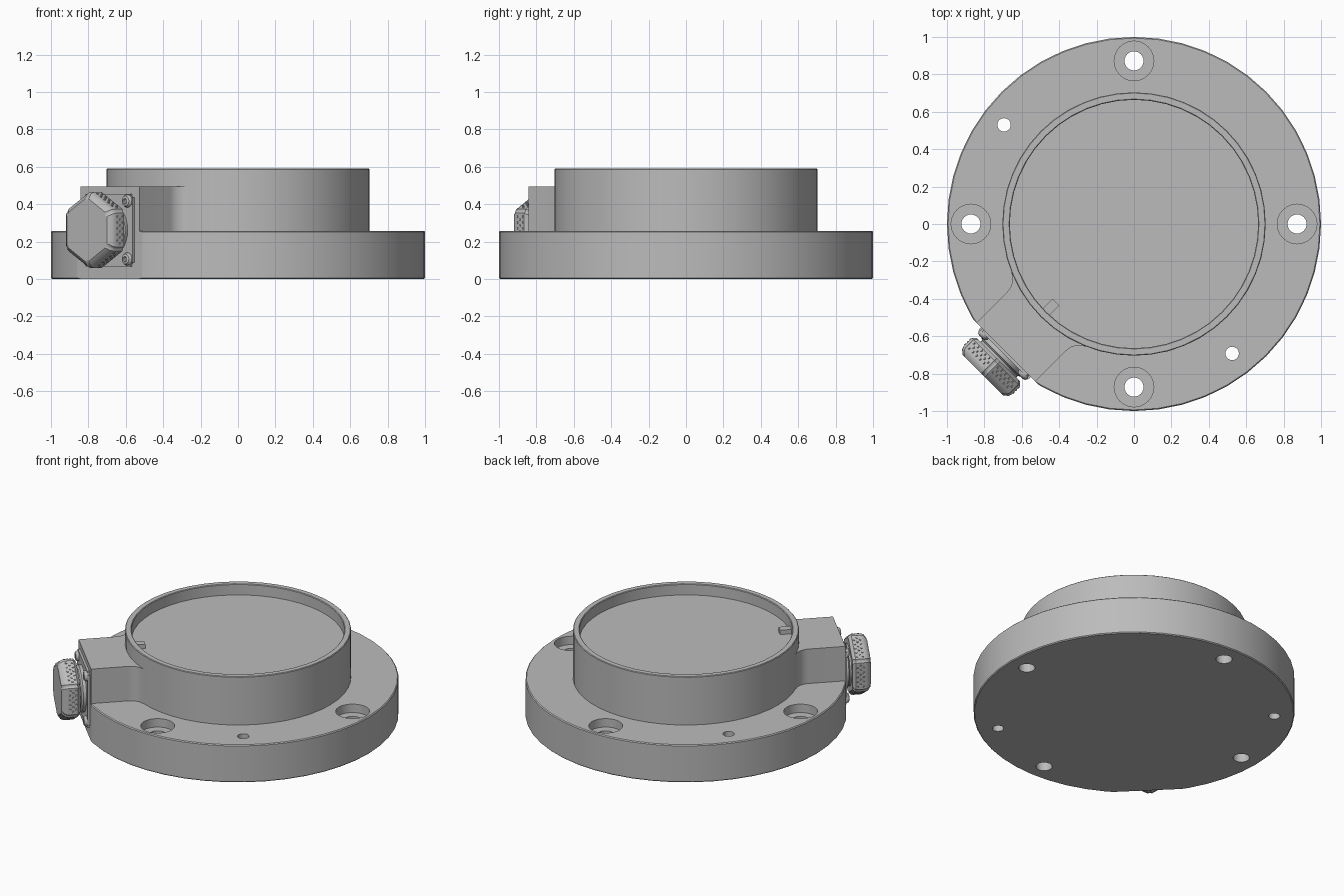
import bpy, bmesh, math
from mathutils import Matrix

cube = bpy.data.objects.get("Cube")
if cube:
    bpy.data.objects.remove(cube, do_unlink=True)

grey = bpy.data.materials.new("satin_grey")
grey.use_nodes = True
colour = (0.5, 0.5, 0.5, 1)
grey.diffuse_color = colour
grey.node_tree.nodes["Principled BSDF"].inputs["Base Color"].default_value = colour

# Connector frame: local x points outward, local y runs along the connector face
FRAME = Matrix.Rotation(math.radians(225), 4, 'Z')
LIE = Matrix.Rotation(math.pi / 2, 4, 'Y')
MID = 0.262          # height of the connector axis
FACE = 0.969         # distance of the connector face from the centre


def lathe(bm, profile, n, mat=Matrix()):
    """Closed solid of revolution about z; profile runs (radius, height) from axis to axis."""
    rings = []
    for r, h in profile:
        if r == 0:
            rings.append([bm.verts.new(mat @ Matrix.Translation((0, 0, h)).translation)] * n)
        else:
            rings.append([bm.verts.new(mat @ (Matrix.Rotation(math.tau * i / n, 4, 'Z')
                          @ Matrix.Translation((r, 0, h))).translation) for i in range(n)])
    for a, b in zip(rings, rings[1:]):
        for i in range(n):
            j = (i + 1) % n
            bm.faces.new(dict.fromkeys((a[i], a[j], b[j], b[i])))


def box(bm, size, mat):
    bmesh.ops.create_cube(bm, size=1, matrix=mat @ Matrix.Diagonal((*size, 1)))


def finish(bm, name, angle=30):
    bmesh.ops.recalc_face_normals(bm, faces=bm.faces)
    mesh = bpy.data.meshes.new(name)
    bm.to_mesh(mesh)
    bm.free()
    mesh.materials.append(grey)
    obj = bpy.data.objects.new(name, mesh)
    bpy.context.collection.objects.link(obj)
    smooth(obj, angle)
    return obj


def smooth(obj, angle=30):
    bpy.ops.object.select_all(action='DESELECT')
    obj.select_set(True)
    bpy.context.view_layer.objects.active = obj
    bpy.ops.object.shade_smooth_by_angle(angle=math.radians(angle))


def outward(u, v=0, z=0):
    return FRAME @ Matrix.Translation((u, v, z))


# Flanged body with a shallow round recess on top
bm = bmesh.new()
lathe(bm, [(0, 0), (0.994, 0), (1, 0.006), (1, 0.252), (0.994, 0.258), (0.704, 0.258),
           (0.704, 0.586), (0.7, 0.59), (0.668, 0.59), (0.664, 0.586), (0.664, 0.515),
           (0, 0.515)], 48)
body = finish(bm, "flanged_body")

# Cutters: four counterbored holes, two dowel holes, one flat for the connector
bm = bmesh.new()
for k in range(4):
    spot = Matrix.Rotation(k * math.pi / 2, 4, 'Z') @ Matrix.Translation((0.872, 0, 0))
    lathe(bm, [(0, -0.1), (0.051, -0.1), (0.051, 0.2), (0.106, 0.2), (0.106, 0.4), (0, 0.4)], 24, spot)
for x, y in ((-0.695, 0.53), (0.525, -0.692)):
    lathe(bm, [(0, -0.1), (0.036, -0.1), (0.036, 0.4), (0, 0.4)], 20, Matrix.Translation((x, y, 0)))
box(bm, (0.2, 0.7, 0.6), outward(FACE + 0.1, 0, 0.2))
cutter = finish(bm, "hole_cutter")
cutter.hide_render = True

cut = body.modifiers.new("holes", 'BOOLEAN')
cut.operation = 'DIFFERENCE'
cut.solver = 'EXACT'
cut.object = cutter
bpy.context.view_layer.objects.active = body
bpy.ops.object.modifier_apply(modifier=cut.name)
bpy.data.objects.remove(cutter, do_unlink=True)
smooth(body)

# Connector block, blended into the round wall by fillets
half, fillet, start = 0.223, 0.096, 0.735
end = math.atan2(start, half + fillet)
side = [(FACE, half)]
for i in range(9):
    a = -math.pi / 2 - i / 8 * (math.pi / 2 - (math.pi / 2 - end))
    side.append((start + fillet * math.cos(a), half + fillet + fillet * math.sin(a)))
side.append((0.6, 0.22))
outline = side + [(u, -v) for u, v in reversed(side)]
bm = bmesh.new()
base = bm.faces.new([bm.verts.new(outward(u, v, 0.25).translation) for u, v in outline])
top = bmesh.ops.extrude_face_region(bm, geom=[base])["geom"]
bmesh.ops.translate(bm, vec=(0, 0, 0.245), verts=[g for g in top if isinstance(g, bmesh.types.BMVert)])
finish(bm, "connector_block")

# Square mounting plate
bm = bmesh.new()
box(bm, (0.03, 0.376, 0.388), outward(FACE, 0, MID))
bmesh.ops.bevel(bm, geom=[e for e in bm.edges if abs((e.verts[0].co - e.verts[1].co).length - 0.03) < 0.001],
                offset=0.02, segments=3, affect='EDGES')
finish(bm, "mounting_plate")

# Corner screws with a domed head and socket
for v, v_name in ((-0.15, "right"), (0.15, "left")):
    for z, z_name in ((-0.155, "lower"), (0.155, "upper")):
        bm = bmesh.new()
        lathe(bm, [(0, 0), (0.034, 0), (0.034, 0.01), (0.027, 0.021), (0.014, 0.025),
                   (0.012, 0.012), (0, 0.012)], 16, outward(FACE + 0.012, v, MID + z) @ LIE)
        finish(bm, f"{z_name}_{v_name}_screw")

# Round collar behind the cap
bm = bmesh.new()
lathe(bm, [(0, 0), (0.15, 0), (0.15, 0.035), (0.135, 0.045), (0.135, 0.09), (0, 0.09)], 32,
      outward(FACE, 0, MID) @ LIE)
finish(bm, "connector_collar")

# Hexagonal cap with rounded corners
bm = bmesh.new()
lathe(bm, [(0, 0), (0.19, 0), (0.21, 0.018), (0.21, 0.08), (0.202, 0.1), (0.175, 0.118), (0, 0.118)], 6,
      outward(1.025, 0, MID) @ LIE)
axis = (FRAME.to_3x3().col[0]).normalized()
corners = [e for e in bm.edges if abs((e.verts[0].co - e.verts[1].co).normalized().dot(axis)) > 0.4
           and (e.verts[0].co - e.verts[1].co).length < 0.08]
bmesh.ops.bevel(bm, geom=corners, offset=0.014, segments=3, affect='EDGES')
finish(bm, "hex_cap", 35)

# Small grip studs in staggered rows on the six sides
bm = bmesh.new()
for k in range(6):
    flat = outward(1.025, 0, MID) @ Matrix.Rotation(math.radians(60 * k + 30), 4, 'X')
    for row in range(3):
        for col in range(5):
            along = (col - 2) * 0.032 + (row % 2 - 0.5) * 0.016
            lathe(bm, [(0, 0), (0.007, 0), (0.005, 0.005), (0, 0.005)], 8,
                  flat @ Matrix.Translation((0.03 + row * 0.019, along, 0.181)))
finish(bm, "grip_studs")

# Small locating key inside the rim
bm = bmesh.new()
box(bm, (0.09, 0.05, 0.04), outward(0.635, 0, 0.525))
finish(bm, "locating_key")
